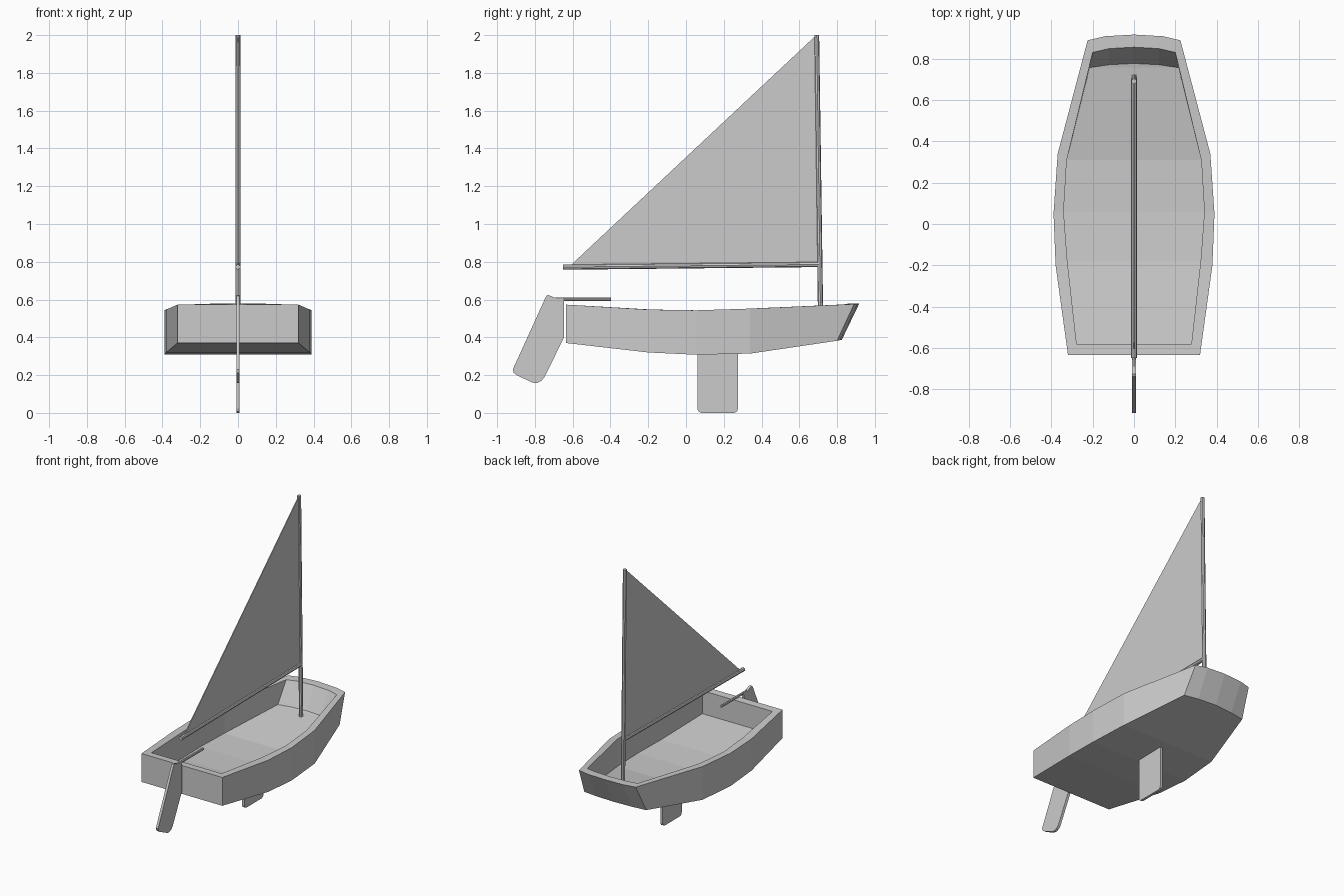
import bpy, bmesh
from mathutils import Vector

if "Cube" in bpy.data.objects:
    bpy.data.objects.remove(bpy.data.objects["Cube"])


def make_object(name, bm):
    bmesh.ops.recalc_face_normals(bm, faces=bm.faces)
    mesh = bpy.data.meshes.new(name)
    bm.to_mesh(mesh)
    bm.free()
    ob = bpy.data.objects.new(name, mesh)
    bpy.context.collection.objects.link(ob)
    return ob


def plate(name, outline, thickness):
    """Extrude a (y, z) outline along x, centred on x = 0."""
    bm = bmesh.new()
    face = bm.faces.new([bm.verts.new((-thickness / 2, y, z)) for y, z in outline])
    ext = bmesh.ops.extrude_face_region(bm, geom=[face])
    moved = [g for g in ext["geom"] if isinstance(g, bmesh.types.BMVert)]
    bmesh.ops.translate(bm, verts=moved, vec=(thickness, 0, 0))
    return make_object(name, bm)


def pole(name, start, end, r1, r2, sides=8):
    """Tapered round pole between two points."""
    a, b = Vector(start), Vector(end)
    bm = bmesh.new()
    bmesh.ops.create_cone(bm, cap_ends=True, segments=sides, radius1=r1,
                          radius2=r2, depth=(b - a).length)
    bm.transform((b - a).to_track_quat('Z', 'Y').to_matrix().to_4x4())
    bmesh.ops.translate(bm, verts=bm.verts, vec=(a + b) / 2)
    return make_object(name, bm)


# Hull: half outlines from stern to bow centre, as (x, y, z)
outer_bottom = [(.32, -.635, .37), (.38, -.2, .32), (.39, .05, .308), (.37, .34, .314),
                (.245, .80, .382), (.14, .816, .385), (0, .825, .387)]
outer_top = [(.32, -.635, .573), (.38, -.2, .547), (.39, .05, .543), (.37, .34, .552),
             (.225, .89, .576), (.14, .91, .578), (0, .918, .58)]
inner_top = [(.278, -.582, .57), (.323, -.18, .547), (.341, .06, .543), (.326, .31, .551),
             (.20, .832, .574), (.12, .85, .577), (0, .857, .578)]
inner_floor = [(.278, -.582, .405), (.323, -.18, .36), (.341, .06, .35), (.326, .31, .355),
               (.215, .758, .42), (.12, .772, .423), (0, .778, .425)]

bm = bmesh.new()
rings = []
for half in (outer_bottom, outer_top, inner_top, inner_floor):
    mirrored = [(-x, y, z) for x, y, z in half[-2::-1]]
    rings.append([bm.verts.new(p) for p in half + mirrored])
n = len(rings[0])
for low, high in zip(rings, rings[1:]):
    for i in range(n):
        j = (i + 1) % n
        bm.faces.new((low[i], low[j], high[j], high[i]))
for ring in (rings[0], rings[3]):
    for i in range(4):
        bm.faces.new((ring[i], ring[i + 1], ring[n - 2 - i], ring[n - 1 - i]))
    bm.faces.new(ring[4:9])
make_object("hull", bm)

# Mast, boom and sail
pole("mast", (0, .714, .40), (0, .692, 2.0), .014, .013)
pole("boom", (0, -.65, .772), (0, .705, .786), .014, .014)
plate("sail", [(-.61, .782), (.705, .79), (.688, 1.998)], .006)

# Rudder and tiller
plate("rudder", [(-.728, .624), (-.70, .612), (-.645, .60), (-.645, .40), (-.752, .185),
                 (-.768, .168), (-.79, .158), (-.812, .160), (-.893, .198),
                 (-.912, .212), (-.917, .23), (-.745, .608), (-.738, .62)], .018)
pole("tiller", (0, -.72, .602), (0, -.397, .602), .009, .009)

# Daggerboard
plate("daggerboard", [(.06, .34), (.06, .022), (.066, .007), (.08, 0), (.255, 0),
                      (.27, .007), (.276, .022), (.276, .34)], .018)
